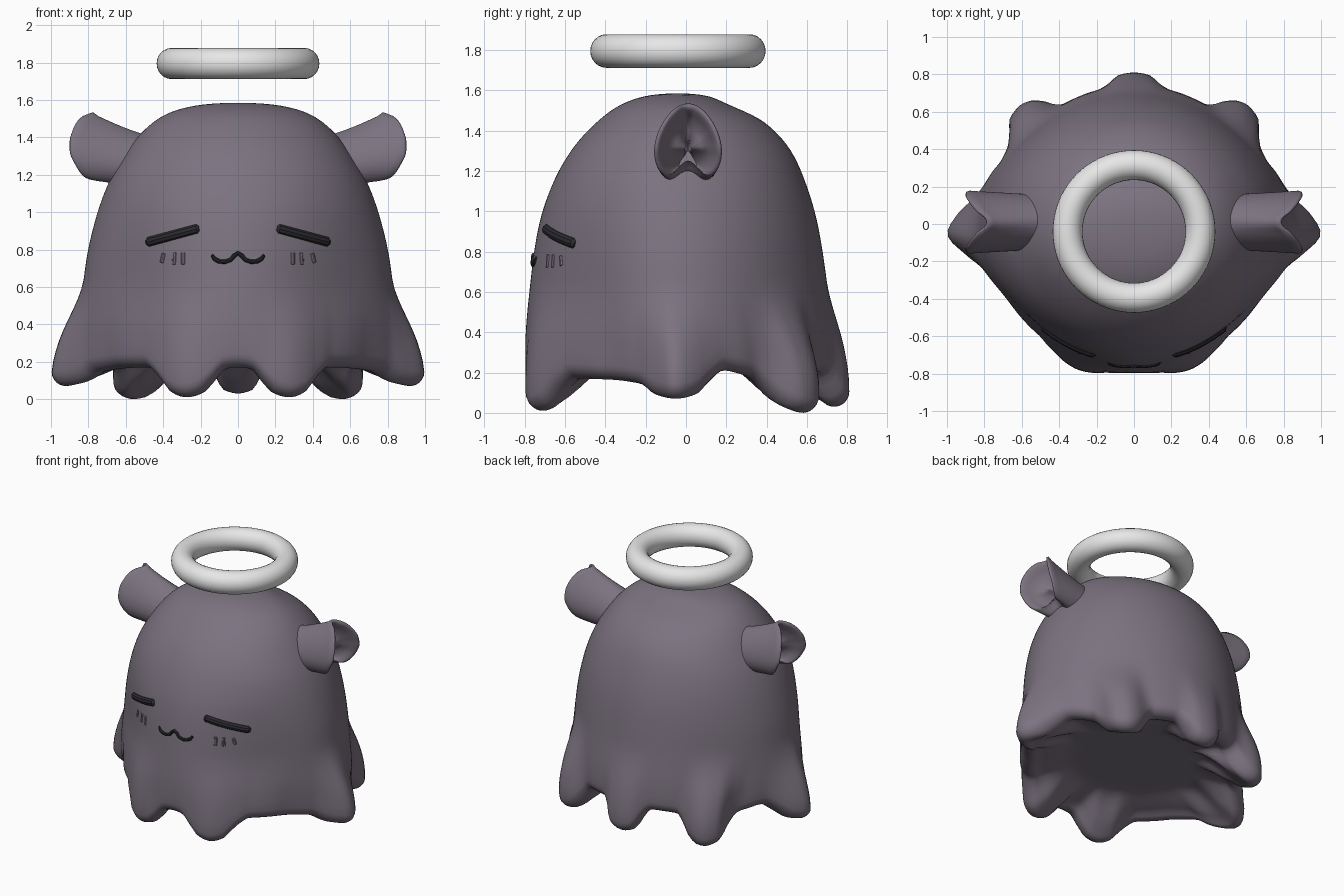
import bpy, bmesh, math

if "Cube" in bpy.data.objects:
    bpy.data.objects.remove(bpy.data.objects["Cube"])

def material(name, rgb):
    m = bpy.data.materials.new(name)
    m.diffuse_color = (*rgb, 1)
    m.use_nodes = True
    m.node_tree.nodes["Principled BSDF"].inputs["Base Color"].default_value = m.diffuse_color
    return m

PURPLE = material("dusty purple", (0.20, 0.17, 0.215))
DARK = material("charcoal", (0.025, 0.024, 0.03))
WHITE = material("soft white", (0.8, 0.8, 0.8))

def interp(table, x, col, flat_ends=False):
    """Smooth interpolation through table rows without overshoot."""
    n = len(table)
    d = [(table[i + 1][col] - table[i][col]) / (table[i + 1][0] - table[i][0]) for i in range(n - 1)]
    def slope(i):
        if i in (0, n - 1):
            return 0 if flat_ends else d[0 if i == 0 else -1]
        a, b = d[i - 1], d[i]
        return 2 * a * b / (a + b) if a * b > 0 else 0
    x = min(max(x, table[0][0]), table[-1][0])
    i = max(k for k in range(n - 1) if table[k][0] <= x)
    h = table[i + 1][0] - table[i][0]
    t = (x - table[i][0]) / h
    return ((2*t**3 - 3*t*t + 1) * table[i][col] + (t**3 - 2*t*t + t) * h * slope(i)
            + (3*t*t - 2*t**3) * table[i + 1][col] + (t**3 - t*t) * h * slope(i + 1))

def smooth(t):
    t = min(max(t, 0), 1)
    return t * t * (3 - 2 * t)

def loft(name, rings, mat):
    """Skin a list of closed rings and close both ends."""
    bm = bmesh.new()
    vs = [[bm.verts.new(p) for p in r] for r in rings]
    n = len(vs[0])
    for a, b in zip(vs, vs[1:]):
        for i in range(n):
            bm.faces.new((a[i], a[(i + 1) % n], b[(i + 1) % n], b[i]))
    bm.faces.new(vs[0])
    bm.faces.new(vs[-1])
    bmesh.ops.recalc_face_normals(bm, faces=bm.faces)
    me = bpy.data.meshes.new(name)
    bm.to_mesh(me)
    bm.free()
    me.materials.append(mat)
    me.polygons.foreach_set("use_smooth", [True] * len(me.polygons))
    ob = bpy.data.objects.new(name, me)
    bpy.context.collection.objects.link(ob)
    return ob

# Body profile: height, half width, front depth, back depth
TOP, CY, RHO = 1.585, -0.04, 0.075
PROFILE = [(math.sqrt(TOP - z), a, f, b) for z, a, f, b in [
    (1.585, 0, 0, 0), (1.575, .19, .14, .13), (1.53, .37, .28, .25), (1.44, .50, .405, .43),
    (1.3, .61, .53, .56), (1.15, .695, .615, .63), (.95, .765, .685, .69), (.75, .81, .72, .725),
    (.5, .84, .745, .755), (.3, .86, .76, .77), (0, .86, .76, .77)]]
# Hem: angle from the front, radius, height
HEM = [(0, .795, .17), (5, .80, .163), (11, .81, .08), (15, .825, .03), (21, .835, .01), (27, .825, .03),
       (31, .81, .08), (35, .80, .13), (41, .785, .17), (58, .785, .165), (73, .84, .145), (80, .92, .09),
       (87, 1.0, .07), (93, .95, .09), (98, .89, .15), (105, .83, .21), (112, .80, .195), (118, .775, .17),
       (123, .79, .10), (127, .835, .045), (131, .875, .015), (136, .88, 0), (140, .86, .01),
       (144, .81, .06), (147, .765, .13), (151, .745, .19), (165, .745, .20), (169, .76, .155),
       (171.5, .78, .09), (174, .80, .05), (180, .81, .03)]

def skin(theta, z):
    """Upper body surface: an ellipse that turns slightly diamond lower down."""
    sn, cs = math.sin(theta), math.cos(theta)
    s = max(math.sqrt(max(TOP - z, 0)), 0.004)
    a, d = interp(PROFILE, s, 1), interp(PROFILE, s, 2 if cs > 0 else 3)
    q = 1 - (.085 if cs > 0 else .03) * math.sin(2 * theta) ** 2 * smooth((1.3 - z) / .8)
    return a * sn * q, CY - d * cs * q

def column(deg):
    """One vertical line of the body, from crown over the hem to the underside."""
    half = min(deg, 360 - deg)
    R, hz = interp(HEM, half, 1, True), interp(HEM, half, 2, True)
    th = math.radians(deg)
    pts = []
    rows = 48
    s_end = math.sqrt(TOP - hz - RHO)
    for k in range(rows + 1):
        s = max(s_end * k / rows, 0.004)
        z = TOP - s * s
        x, y = skin(th, z)
        w = smooth((.66 - z) / .54)
        pts.append(((1 - w) * x + w * R * math.sin(th), (1 - w) * y - w * R * math.cos(th), z))
    x0, y0, _ = pts[-1]
    r0 = math.hypot(x0, y0)
    def inner(r, z):
        pts.append((x0 * r / r0, y0 * r / r0, z))
    for k in range(1, 9):
        a = math.pi * .75 * k / 8
        inner(r0 - RHO * (1 - math.cos(a)), hz + RHO - RHO * math.sin(a))
    r1, z1 = r0 - RHO * 1.707, hz + RHO * .293
    for k in range(1, 15):
        t = k / 14.1
        inner(r1 * (1 - t), z1 + (.24 - z1) * smooth(.12 + t * 2.2) ** (1 if t > .3 else 1.1))
    return pts

cols = [column(i * 2) for i in range(180)]
loft("body", list(zip(*cols)), PURPLE)

# Cupped ears opening outwards, notched at the bottom
RIM = [(0, .72), (.1, .81), (.27, .865), (.5, .90), (.62, .90), (.81, .88), (.95, .84), (1, .79)]

def ear(side):
    def ring(k, scale, dx):
        out = []
        for i in range(64):
            p = 2 * math.pi * i / 64
            c, sn = math.cos(p), math.sin(p)
            t = (1 + c) / 2
            z = 1.13 + .405 * t + .12 * max(0, -c) ** 14 * k * smooth(scale * 1.2 - .2)
            y = .165 * sn * (1 - .2 * c) * (.85 + .15 * k)
            x = .45 + (interp(RIM, t, 1) - .45) * k + dx
            b = k ** 1.3
            z = (1.12 + .285 * t) * (1 - b) + z * b
            out.append((side * x, .01 + y * scale, 1.31 + (z - 1.31) * scale))
        return out
    rings = [ring(k / 8, 1, 0) for k in range(8)]
    rings += [ring(1, s, dx) for s, dx in
              [(1, -.015), (.97, -.002), (.92, 0), (.85, -.012), (.76, -.05), (.62, -.10), (.4, -.14), (.1, -.15)]]
    loft("ear_" + ("right" if side > 0 else "left"), rings, PURPLE)

# Face details: rounded strokes laid on the front surface
def face_y(x, z):
    lo, hi = 0, math.pi / 3
    for _ in range(30):
        mid = (lo + hi) / 2
        lo, hi = (mid, hi) if skin(mid, z)[0] < abs(x) else (lo, mid)
    return skin(lo, z)[1]

def stroke(name, path, radius, sink, mat):
    cu = bpy.data.curves.new(name, 'CURVE')
    cu.dimensions = '3D'
    cu.bevel_depth = radius
    cu.bevel_resolution = 3
    cu.use_fill_caps = True
    sp = cu.splines.new('POLY')
    sp.points.add(len(path) - 1)
    for i, (p, (x, z)) in enumerate(zip(sp.points, path)):
        p.co = (x, face_y(x, z) + sink, z, 1)
        p.radius = .6 if i in (0, len(path) - 1) else 1
    ob = bpy.data.objects.new(name, cu)
    bpy.context.collection.objects.link(ob)
    cu.materials.append(mat)
    bpy.ops.object.select_all(action='DESELECT')
    ob.select_set(True)
    bpy.context.view_layer.objects.active = ob
    bpy.ops.object.convert(target='MESH')
    bpy.ops.object.shade_smooth_by_angle()

def line(p, q, n=8):
    ts = [0, .04] + [k / n for k in range(1, n)] + [.96, 1]
    return [(p[0] + (q[0] - p[0]) * t, p[1] + (q[1] - p[1]) * t) for t in ts]

for side, label in ((-1, "left"), (1, "right")):
    ear(side)
    stroke("eye_" + label, line((side * .205, .913), (side * .485, .838)), .028, .010, DARK)
    for i, (x, z0, z1, lean) in enumerate([(.29, .72, .785, 0), (.34, .72, .785, -.004), (.405, .73, .78, -.012)]):
        stroke(f"cheek_mark_{label}_{i + 1}", line((side * (x + lean), z1), (side * x, z0), 4),
               .014, .008, PURPLE)

MOUTH = [(0, .782), (.02, .768), (.04, .745), (.07, .735), (.10, .737), (.125, .75), (.14, .772)]
MOUTH_PATH = [(-x, z) for x, z in reversed(MOUTH[1:])] + MOUTH
stroke("mouth", MOUTH_PATH, .012, 0, DARK)

# Floating ring
bpy.ops.mesh.primitive_torus_add(location=(0, CY, 1.795), major_radius=.355, minor_radius=.08,
                                 major_segments=72, minor_segments=24)
ring_ob = bpy.context.object
ring_ob.name = "floating_ring"
ring_ob.scale.z = 1.04
ring_ob.data.materials.append(WHITE)
bpy.ops.object.shade_smooth()
